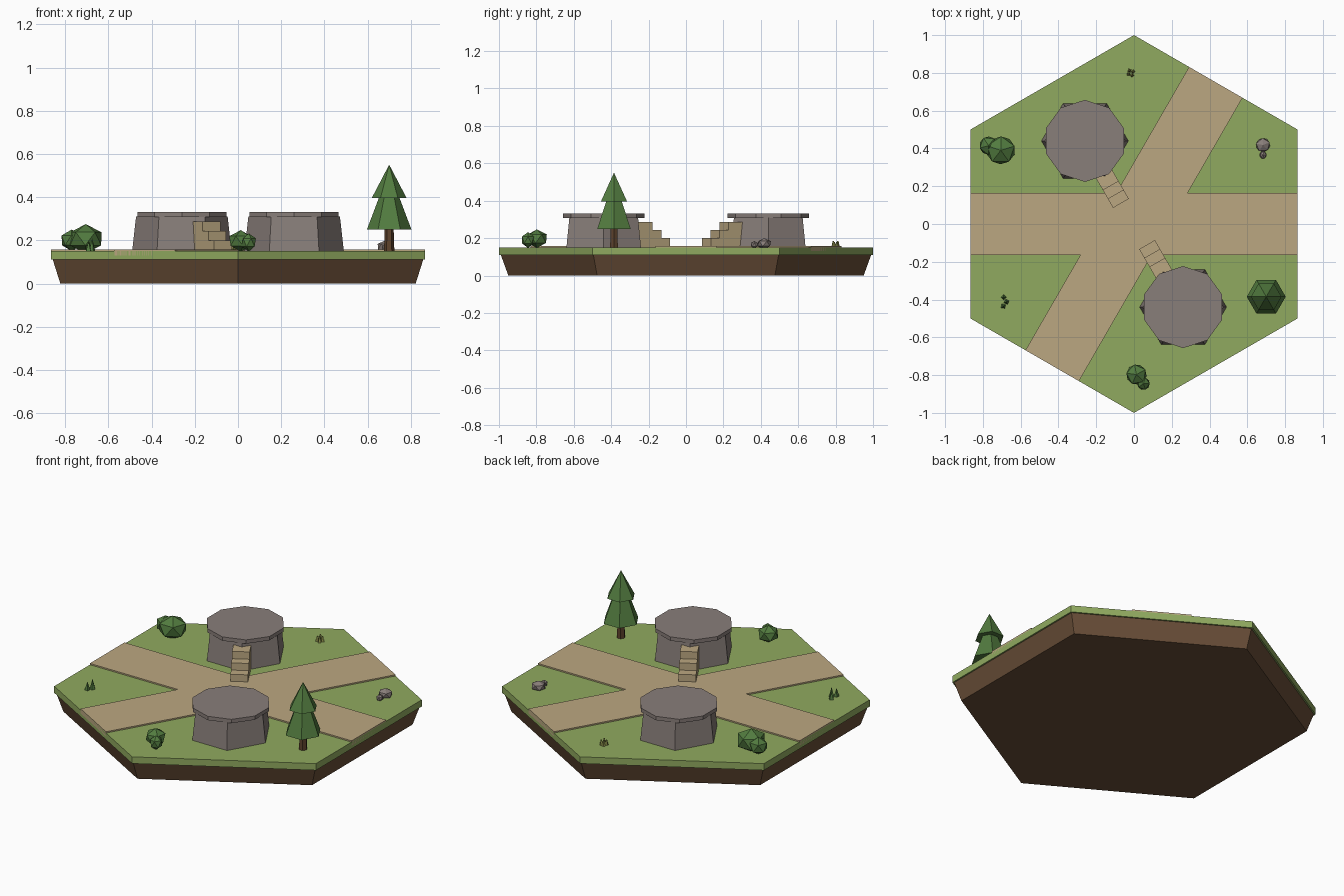
import bpy, bmesh, math
from mathutils import Vector, Matrix

if "Cube" in bpy.data.objects:
    bpy.data.objects.remove(bpy.data.objects["Cube"])

GROUND = 0.15


def material(name, rgb):
    m = bpy.data.materials.new(name)
    m.diffuse_color = (*rgb, 1)
    m.use_nodes = True
    m.node_tree.nodes["Principled BSDF"].inputs["Base Color"].default_value = m.diffuse_color
    return m


DIRT = material("dirt", (0.14, 0.075, 0.038))
GRASS = material("grass", (0.28, 0.40, 0.115))
SAND = material("sand", (0.50, 0.39, 0.22))
STONE = material("stone", (0.25, 0.21, 0.195))
LEAF = material("leaf", (0.085, 0.20, 0.05))
BARK = material("bark", (0.11, 0.055, 0.025))
FLOWER = material("dry_grass", (0.30, 0.32, 0.08))


def finish(name, bm, mat):
    bmesh.ops.recalc_face_normals(bm, faces=bm.faces)
    me = bpy.data.meshes.new(name)
    bm.to_mesh(me)
    bm.free()
    me.materials.append(mat)
    ob = bpy.data.objects.new(name, me)
    bpy.context.collection.objects.link(ob)
    return ob


def frustum(name, xy, z0, z1, r0, r1, sides, mat, turn=0.0):
    """Flat-sided tapered column; first corner points at angle turn."""
    bm = bmesh.new()
    rings = []
    for r, z in ((r0, z0), (r1, z1)):
        angles = [math.radians(turn) + i * math.tau / sides for i in range(sides)]
        rings.append([bm.verts.new((xy[0] + r * math.cos(a), xy[1] + r * math.sin(a), z))
                      for a in angles])
    for i in range(sides):
        j = (i + 1) % sides
        bm.faces.new((rings[0][i], rings[0][j], rings[1][j], rings[1][i]))
    bm.faces.new(rings[0])
    bm.faces.new(rings[1])
    bmesh.ops.remove_doubles(bm, verts=bm.verts, dist=1e-5)
    return finish(name, bm, mat)


def prism(name, points, z0, z1, mat, matrix=Matrix()):
    """Extrude a flat outline from z0 to z1."""
    bm = bmesh.new()
    face = bm.faces.new([bm.verts.new((x, y, z0)) for x, y in points])
    ext = bmesh.ops.extrude_face_region(bm, geom=[face])["geom"]
    top = [g for g in ext if isinstance(g, bmesh.types.BMVert)]
    bmesh.ops.translate(bm, verts=top, vec=(0, 0, z1 - z0))
    bmesh.ops.transform(bm, matrix=matrix, verts=bm.verts)
    return finish(name, bm, mat)


def blob(name, loc, radii, mat, turn=0.0):
    """Low-poly ball for bushes and rocks."""
    bm = bmesh.new()
    bmesh.ops.create_icosphere(bm, subdivisions=1, radius=1)
    m = (Matrix.Translation(Vector(loc)) @ Matrix.Rotation(turn, 4, "Z")
         @ Matrix.Diagonal((*radii, 1)))
    bmesh.ops.transform(bm, matrix=m, verts=bm.verts)
    return finish(name, bm, mat)


# Hexagonal tile
frustum("dirt_base", (0, 0), 0, 0.11, 0.95, 0.99, 6, DIRT, 30)
frustum("grass_top", (0, 0), 0.11, GROUND, 1.0, 1.0, 6, GRASS, 30)

# Two crossing paths as one outline: half of it, then the half-turn copy
w, s3 = 0.1635, math.sqrt(3)
half = [(s3 / 2, w), (w * s3, w),
        (s3 / 4 + w * s3 / 2, 0.75 - w / 2), (s3 / 4 - w * s3 / 2, 0.75 + w / 2),
        (-w / s3, w), (-s3 / 2, w)]
prism("crossing_paths", half + [(-x, -y) for x, y in half], GROUND - 0.02, 0.158, SAND)

# Stone platforms, each with three steps facing the crossing
for label, sign in (("back", -1), ("front", 1)):
    c = (0.26 * sign, -0.44 * sign)
    frustum(label + "_platform_body", c, GROUND, 0.31, 0.23, 0.212, 6, STONE)
    frustum(label + "_platform_cap", c, 0.308, 0.331, 0.217, 0.217, 10, STONE, 18)
    facing = math.radians(120 if sign > 0 else -60)
    m = Matrix.Translation((*c, 0)) @ Matrix.Rotation(facing, 4, "Z")
    for i, top in enumerate((0.287, 0.243, 0.20)):
        near, far = (0.17 if i == 0 else 0.22 + i * 0.054), 0.22 + (i + 1) * 0.054
        h = 0.048
        prism(f"{label}_step_{i + 1}", [(near, -h), (far, -h), (far, h), (near, h)],
              GROUND, top, SAND, m)

# Pine tree
tree = (0.70, -0.385)
frustum("tree_trunk", tree, GROUND, 0.27, 0.024, 0.02, 6, BARK)
frustum("tree_lower_branches", tree, 0.25, 0.43, 0.103, 0.035, 6, LEAF)
frustum("tree_upper_branches", tree, 0.395, 0.55, 0.081, 0.0, 6, LEAF)

# Bushes
blob("left_bush_large", (-0.705, 0.39, 0.207), (0.085, 0.082, 0.068), LEAF, 0.3)
blob("left_bush_small", (-0.77, 0.415, 0.20), (0.054, 0.054, 0.05), LEAF, 0.9)
blob("front_bush_large", (0.013, -0.797, 0.197), (0.06, 0.06, 0.05), LEAF, 0.5)
blob("front_bush_small", (0.05, -0.845, 0.19), (0.037, 0.037, 0.042), LEAF)

# Rocks
blob("rock_large", (0.683, 0.418, 0.17), (0.042, 0.04, 0.03), STONE, 0.4)
blob("rock_small", (0.683, 0.365, 0.165), (0.02, 0.022, 0.02), STONE)

# Grass tufts: little pointed blades
for i, (x, y, h) in enumerate(((-0.69, -0.388, 0.045), (-0.675, -0.412, 0.06),
                               (-0.692, -0.435, 0.05))):
    frustum(f"grass_blade_{i + 1}", (x, y), GROUND, GROUND + h, 0.015, 0, 4, LEAF, 20 * i)
for i in range(4):
    a = i * math.tau / 4 + 0.5
    frustum(f"dry_blade_{i + 1}", (-0.017 + 0.014 * math.cos(a), 0.80 + 0.014 * math.sin(a)),
            GROUND, GROUND + 0.03 + 0.004 * (i % 2), 0.011, 0.004, 4, FLOWER, 25 * i)
